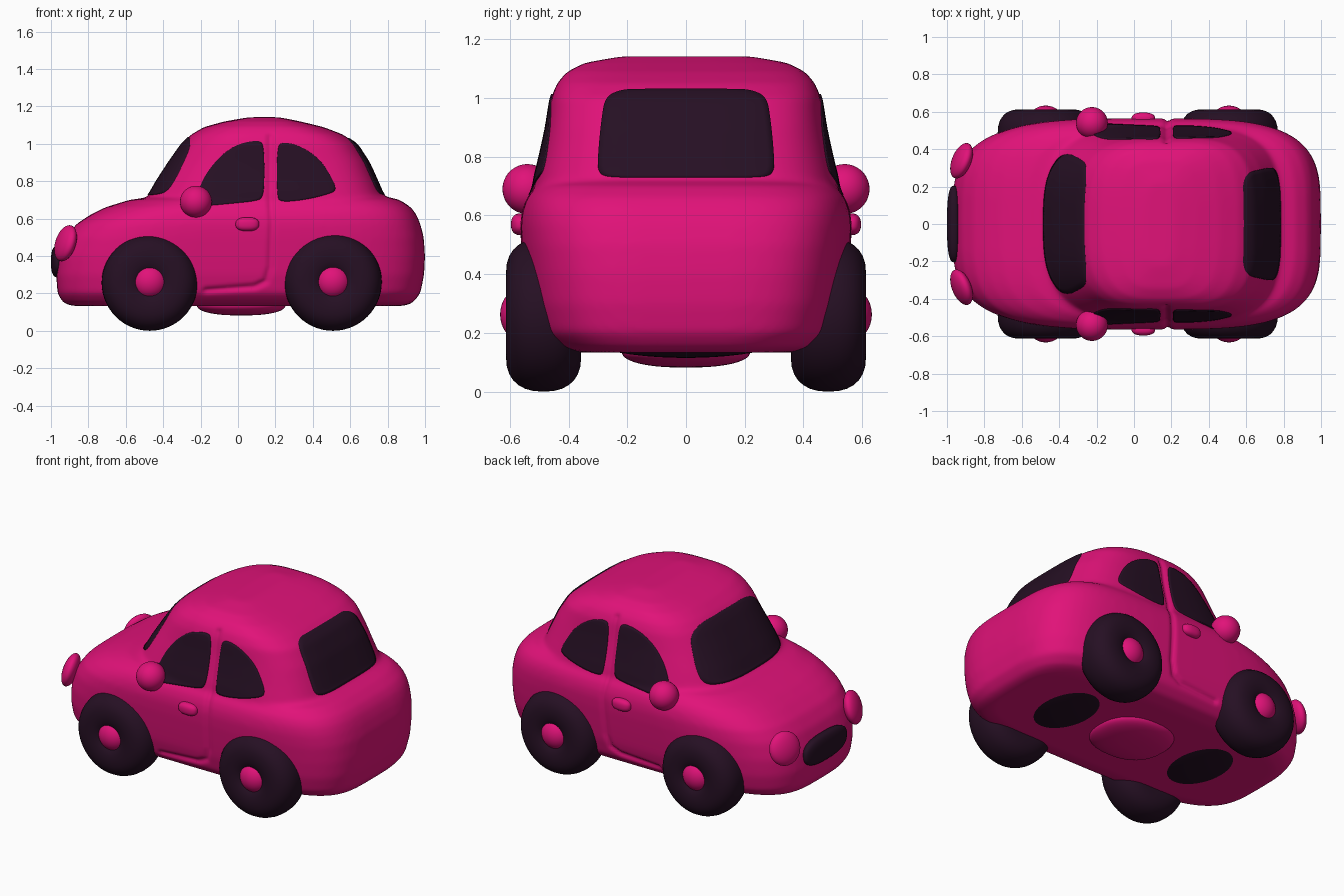
import bpy, bmesh, math
from mathutils import Vector
from mathutils.bvhtree import BVHTree

if "Cube" in bpy.data.objects:
    bpy.data.objects.remove(bpy.data.objects["Cube"])


def material(name, color):
    m = bpy.data.materials.new(name)
    m.diffuse_color = (*color, 1)
    m.use_nodes = True
    m.node_tree.nodes["Principled BSDF"].inputs["Base Color"].default_value = m.diffuse_color
    return m


PINK = material("pink paint", (0.75, 0.006, 0.19))
DARK = material("dark rubber and glass", (0.019, 0.005, 0.017))


def add_object(name, bm, mat):
    bmesh.ops.recalc_face_normals(bm, faces=bm.faces)
    me = bpy.data.meshes.new(name)
    bm.to_mesh(me)
    bm.free()
    ob = bpy.data.objects.new(name, me)
    bpy.context.collection.objects.link(ob)
    me.materials.append(mat)
    for p in me.polygons:
        p.use_smooth = True
    return ob


def spow(v, p):
    return math.copysign(abs(v) ** p, v)


def blob(name, mat, center, size, power=1.0, aim=None):
    """Ellipsoid; power below 1 makes it boxier, aim turns its z axis."""
    bm = bmesh.new()
    bmesh.ops.create_uvsphere(bm, u_segments=40, v_segments=24, radius=1)
    for v in bm.verts:
        v.co = Vector([spow(c, power) * s for c, s in zip(v.co, size)])
    ob = add_object(name, bm, mat)
    ob.location = center
    if aim:
        ob.rotation_euler = Vector(aim).to_track_quat('Z', 'Y').to_euler()
    return ob


def loft(bm, levels, n_front, n_back, count=72):
    """Stack superellipse outlines given as (z, front x, back x, half width)."""
    rings = []
    for z, x0, x1, hw in levels:
        ring = []
        for i in range(count):
            a = math.tau * i / count
            c, s = math.cos(a), math.sin(a)
            p = 2 / (n_front if c < 0 else n_back)
            ring.append(bm.verts.new(((x0 + x1) / 2 + (x1 - x0) / 2 * spow(c, p),
                                      hw * spow(s, p), z)))
        rings.append(ring)
    for r, q in zip(rings, rings[1:]):
        for i in range(count):
            j = (i + 1) % count
            bm.faces.new((r[i], r[j], q[j], q[i]))
    bm.faces.new(rings[0][::-1])
    bm.faces.new(rings[-1])


# Body shell: lower body and cabin fused and softened
bm = bmesh.new()
loft(bm, [(.133, -.89, .89, .38), (.15, -.935, .935, .46), (.2, -.965, .975, .515),
          (.3, -.972, .995, .54), (.4, -.96, 1.0, .552), (.5, -.92, .993, .562),
          (.57, -.865, .975, .565), (.62, -.79, .955, .558), (.66, -.71, .925, .543),
          (.7, -.58, .865, .51), (.716, -.46, .8, .46)], 3.7, 4)
loft(bm, [(.5, -.52, .84, .52), (.72, -.48, .78, .517), (.8, -.435, .745, .497),
          (.9, -.37, .7, .475), (1.0, -.3, .635, .46), (1.05, -.25, .56, .44),
          (1.09, -.18, .455, .405), (1.12, -.07, .33, .345), (1.142, .06, .22, .22)], 3.1, 3.7)
body = add_object("body", bm, PINK)
bpy.context.view_layer.objects.active = body
body.select_set(True)
fuse = body.modifiers.new("fuse", 'REMESH')
fuse.mode, fuse.voxel_size, fuse.use_smooth_shade = 'VOXEL', 0.013, True
soft = body.modifiers.new("soften", 'SMOOTH')
soft.factor, soft.iterations = 0.5, 16
for mod in ("fuse", "soften"):
    bpy.ops.object.modifier_apply(modifier=mod)

# Door seam: groove pressed into both sides
SEAM = [Vector(p) for p in ((.172, 1.04), (.172, .72), (.182, .58), (.172, .34),
                            (.15, .265), (.09, .235), (-.17, .215))]


def seam_distance(p):
    best = 9
    for a, b in zip(SEAM, SEAM[1:]):
        t = max(0, min(1, (p - a).dot(b - a) / (b - a).length_squared))
        best = min(best, (p - a - (b - a) * t).length)
    return best


moves = []
for v in body.data.vertices:
    if abs(v.co.y) > .36 and -.25 < v.co.x < .25 and abs(v.normal.y) > .4:
        d = seam_distance(Vector((v.co.x, v.co.z)))
        if d < .05:
            moves.append((v, v.co - v.normal * .014 * math.exp(-(d / .015) ** 2)))
for v, co in moves:
    v.co = co
for p in body.data.polygons:
    p.use_smooth = True
if not body.data.materials:
    body.data.materials.append(PINK)

# Window panes: rounded outlines projected onto the shell
surface = BVHTree.FromPolygons([v.co.copy() for v in body.data.vertices],
                               [tuple(p.vertices) for p in body.data.polygons])


def rounded(points, passes=3):
    pts = [Vector(p) for p in points]
    for _ in range(passes):
        pts = [q for a, b in zip(pts, pts[1:] + pts[:1])
               for q in (a.lerp(b, .25), a.lerp(b, .75))]
    return pts


def pane(name, outline, axis, side, rings=14):
    outline = rounded(outline)
    mid = sum(outline, Vector((0, 0))) / len(outline)
    bm = bmesh.new()

    def hit(p):
        if axis == 'x':
            start, ray = Vector((3 * side, p.x, p.y)), Vector((-side, 0, 0))
        else:
            start, ray = Vector((p.x, 3 * side, p.y)), Vector((0, -side, 0))
        co, normal, _, _ = surface.ray_cast(start, ray)
        return bm.verts.new(co - ray * .006)

    center = hit(mid)
    prev = None
    n = len(outline)
    for k in range(1, rings + 1):
        ring = [hit(mid.lerp(p, k / rings)) for p in outline]
        for i in range(n):
            j = (i + 1) % n
            if prev:
                bm.faces.new((prev[i], ring[i], ring[j], prev[j]))
            else:
                bm.faces.new((center, ring[i], ring[j]))
        prev = ring
    # thin rim reaching into the shell
    inward = Vector((-side, 0, 0)) if axis == 'x' else Vector((0, -side, 0))
    rim = [bm.verts.new(v.co + inward * .009) for v in prev]
    for i in range(n):
        j = (i + 1) % n
        bm.faces.new((prev[i], rim[i], rim[j], prev[j]))
    ob = add_object(name, bm, DARK)
    # face the pane outward
    f = ob.data.polygons[0]
    if f.normal.dot(inward) > 0:
        ob.data.flip_normals()
    return ob


def mirrored(half):
    return half + [(-y, z) for y, z in reversed(half)]


pane("windshield", mirrored([(.15, 1.035), (.24, 1.025), (.32, .99), (.35, .9), (.375, .8),
                             (.37, .74), (.31, .728), (.15, .725)]), 'x', -1)
pane("rear_window", mirrored([(.15, 1.032), (.22, 1.03), (.275, 1.005), (.288, .93),
                              (.3, .81), (.3, .745), (.265, .73), (.15, .73)]), 'x', 1)
DOOR_GLASS = [(-.23, .70), (-.205, .77), (-.165, .85), (-.09, .94), (0, 1.0), (.11, 1.02),
              (.138, .995), (.142, .83), (.135, .71), (.09, .693), (-.04, .68), (-.2, .665)]
QUARTER_GLASS = [(.208, .985), (.24, 1.01), (.33, .99), (.43, .925), (.49, .84), (.53, .755),
                 (.49, .732), (.36, .70), (.23, .688), (.208, .715)]


def tyre(name, x, y, z, radius):
    bm = bmesh.new()
    rows, cols = 28, 56
    grid = []
    for i in range(cols):
        a = math.tau * i / cols
        row = []
        for j in range(rows):
            b = math.tau * j / rows
            r = radius - .118 + .118 * spow(math.cos(b), .85)
            row.append(bm.verts.new((r * math.cos(a), .128 * spow(math.sin(b), .85),
                                     r * math.sin(a))))
        grid.append(row)
    for i in range(cols):
        p, q = grid[i], grid[(i + 1) % cols]
        for j in range(rows):
            k = (j + 1) % rows
            bm.faces.new((p[j], p[k], q[k], q[j]))
    add_object(name, bm, DARK).location = (x, y, z)


# Parts repeated on both sides
for side, label in ((-1, "left"), (1, "right")):
    pane(f"door_window_{label}", DOOR_GLASS, 'y', side)
    pane(f"quarter_window_{label}", QUARTER_GLASS, 'y', side)
    for end, x, r in (("front", -.472, .257), ("rear", .508, .261)):
        tyre(f"{end}_tyre_{label}", x, side * .485, r, r)
        blob(f"{end}_hub_{label}", PINK, (x, side * .555, .263), (.092, .078, .092))
    blob(f"mirror_{label}", PINK, (-.225, side * .54, .69), (.085, .085, .085))
    blob(f"door_handle_{label}", PINK, (.05, side * .562, .57), (.063, .034, .037), .8)
    blob(f"headlight_{label}", PINK, (-.922, side * .338, .468), (.1, .1, .045),
         aim=(-1, side * .4, .32))

# Grille, underside plate and wheel well bottoms
blob("grille", DARK, (-.963, 0, .37), (.037, .205, .085), .75)
blob("underside_plate", PINK, (.017, 0, .14), (.238, .22, .058), .85)
for end, x in (("front", -.49), ("rear", .5)):
    blob(f"{end}_axle_cover", DARK, (x, 0, .2), (.25, .37, .085))
